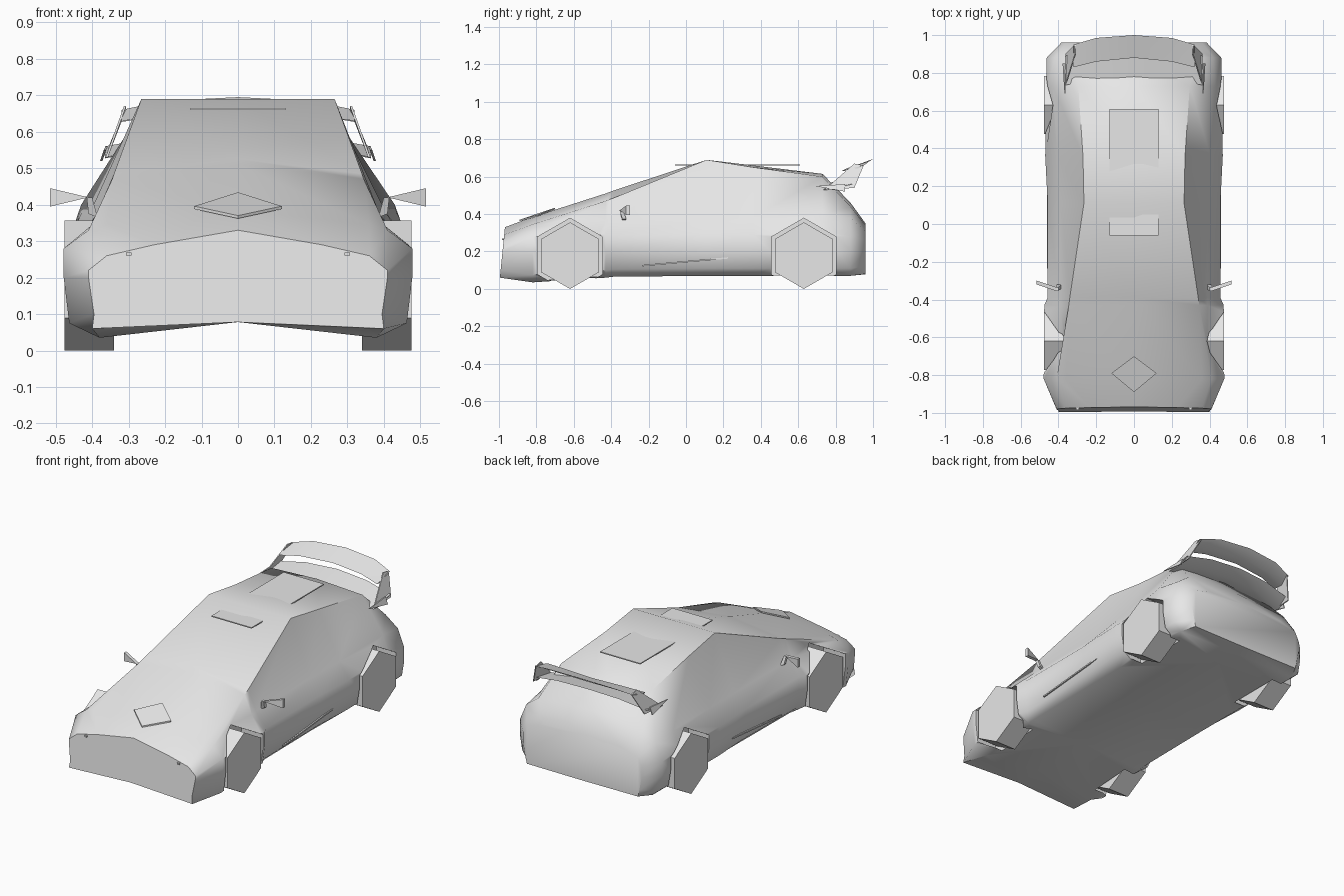
import bpy, bmesh, math
from mathutils import Matrix, Vector

default = bpy.data.objects.get("Cube")
if default:
    bpy.data.objects.remove(default, do_unlink=True)

# One plain grey for the whole car
grey = bpy.data.materials.new("plain_grey")
grey.use_nodes = True
colour = (0.8, 0.8, 0.8, 1)
grey.diffuse_color = colour
grey.node_tree.nodes["Principled BSDF"].inputs["Base Color"].default_value = colour


def finish(name, bm, angle=None):
    """Turn a bmesh into a named, coloured object."""
    bmesh.ops.recalc_face_normals(bm, faces=bm.faces[:])
    mesh = bpy.data.meshes.new(name)
    bm.to_mesh(mesh)
    bm.free()
    mesh.materials.append(grey)
    obj = bpy.data.objects.new(name, mesh)
    bpy.context.collection.objects.link(obj)
    if angle:
        bpy.ops.object.select_all(action="DESELECT")
        obj.select_set(True)
        bpy.context.view_layer.objects.active = obj
        bpy.ops.object.shade_smooth_by_angle(angle=math.radians(angle))
    return obj


def loft(name, rings, angle=None):
    """Skin closed rings of equal length and cap both ends."""
    bm = bmesh.new()
    loops = [[bm.verts.new(p) for p in ring] for ring in rings]
    for a, b in zip(loops, loops[1:]):
        for i in range(len(a)):
            j = (i + 1) % len(a)
            bm.faces.new((a[i], a[j], b[j], b[i]))
    bm.faces.new(loops[0])
    bm.faces.new(loops[-1])
    return finish(name, bm, angle)


def box(name, centre, size, tilt=0):
    bm = bmesh.new()
    bmesh.ops.create_cube(bm, size=1)
    turn = Matrix.Rotation(tilt, 4, "X")
    bm.transform(Matrix.Translation(centre) @ turn @ Matrix.Diagonal((*size, 1)))
    return finish(name, bm)


def hexagon(name, x, y, z, radius, width):
    """Six-sided drum lying across the car with a corner at the top."""
    def ring(rx):
        return [(rx, y + radius * math.sin(k * math.pi / 3),
                 z + radius * math.cos(k * math.pi / 3)) for k in range(6)]
    return loft(name, [ring(x - width / 2), ring(x + width / 2)])


def plate(name, outline, thickness, axis):
    """Thin slab from an outline, thickened along an axis."""
    half = Vector(axis) * thickness / 2
    return loft(name, [[Vector(p) - half for p in outline],
                       [Vector(p) + half for p in outline]])


# Body stations: y, floor x, floor z, side x, shoulder z, belt x, belt z,
# roof edge x, roof edge z, centre top z
STATIONS = [
    (-.995, .40, .06, .41, .22, .36, .26, .23, .29, .33),
    (-.82, .38, .035, .478, .28, .41, .33, .36, .345, .385),
    (-.43, .40, .06, .475, .29, .39, .365, .345, .47, .51),
    (-.39, .40, .065, .457, .29, .39, .37, .34, .485, .525),
    (.11, .40, .07, .457, .29, .39, .37, .265, .69, .69),
    (.36, .40, .07, .47, .29, .405, .38, .27, .65, .66),
    (.73, .40, .07, .465, .3, .43, .40, .295, .60, .615),
    (.88, .40, .07, .462, .28, .42, .38, .34, .44, .46),
    (.96, .36, .08, .385, .26, .36, .31, .25, .34, .35),
]


def body_ring(y, fx, fz, sx, sz, bx, bz, rx, rz, top):
    right = [(fx, fz), (sx - .015, fz + .04), (sx, .2), (sx, sz), (bx, bz), (rx, rz)]
    pts = [(0, .078)] + right + [(0, top)] + [(-x, z) for x, z in reversed(right)]
    rake = .1 if y < -.9 else 0
    return [(x, y + rake * (z - .06), z) for x, z in pts]


body = loft("body", [body_ring(*s) for s in STATIONS], 50)

# Wheels and the arches cut for them
for side, label in ((1, "left"), (-1, "right")):
    for y, end in ((-.62, "front"), (.63, "rear")):
        hexagon(f"{end}_{label}_wheel", side * .408, y, .178, .178, .135)
        cutter = hexagon(f"{end}_{label}_arch_cutter", side * .5, y, .178, .2, .33)
        cutter.hide_render = True
        cutter.hide_set(True)
        cut = body.modifiers.new("arch", "BOOLEAN")
        cut.operation = "DIFFERENCE"
        cut.solver = "EXACT"
        cut.object = cutter

# Hood vent plate
plate("hood_vent", [(0, -.89, .366), (.12, -.79, .392), (0, -.70, .43), (-.12, -.79, .392)],
      .008, (0, 0, 1))

# Flat roof vent slab
box("roof_vent", (0, .275, .662), (.26, .67, .006))


def wing(name, half):
    """Bowed wing from (x, front y, front z, back y, back z) stations."""
    full = [(-s[0], *s[1:]) for s in reversed(half[1:])] + half
    rings = []
    for x, y0, z0, y1, z1 in full:
        ym, zm = (y0 + y1) / 2, (z0 + z1) / 2
        rings.append([(x, y0, z0), (x, ym, zm), (x, y1, z1), (x, ym, zm - .018)])
    return loft(name, rings, 40)


# Double rear wing
wing("upper_wing", [(0, .88, .65, 1, .695), (.2, .86, .645, .985, .685), (.32, .83, .63, .95, .66)])
wing("lower_wing", [(0, .78, .57, .92, .6), (.2, .765, .56, .91, .59), (.365, .735, .53, .89, .56)])

for side, label in ((1, "left"), (-1, "right")):
    # Wing end plate and small winglet
    plate(f"{label}_wing_end_plate",
          [(side * .36, .74, .53), (side * .31, .9, .67), (side * .31, .95, .66),
           (side * .36, .9, .54)], .006, (1, 0, 0))
    plate(f"{label}_winglet",
          [(side * .365, .69, .55), (side * .375, .85, .52), (side * .36, .85, .56)],
          .006, (1, 0, 0))
    # Door mirror on a slim stalk
    plate(f"{label}_mirror_stalk",
          [(side * .385, -.33, .365), (side * .41, -.33, .375),
           (side * .415, -.345, .42), (side * .4, -.345, .42)], .02, (0, 1, 0))
    plate(f"{label}_mirror",
          [(side * .41, -.345, .42), (side * .515, -.31, .395),
           (side * .515, -.31, .445)], .02, (0, 1, 0))
    # Door crease strip and front marker
    box(f"{label}_sill_strip", (side * .456, -.005, .145), (.008, .46, .008), .09)
    box(f"{label}_front_marker", (side * .3, -.9, .265), (.015, .17, .008))
